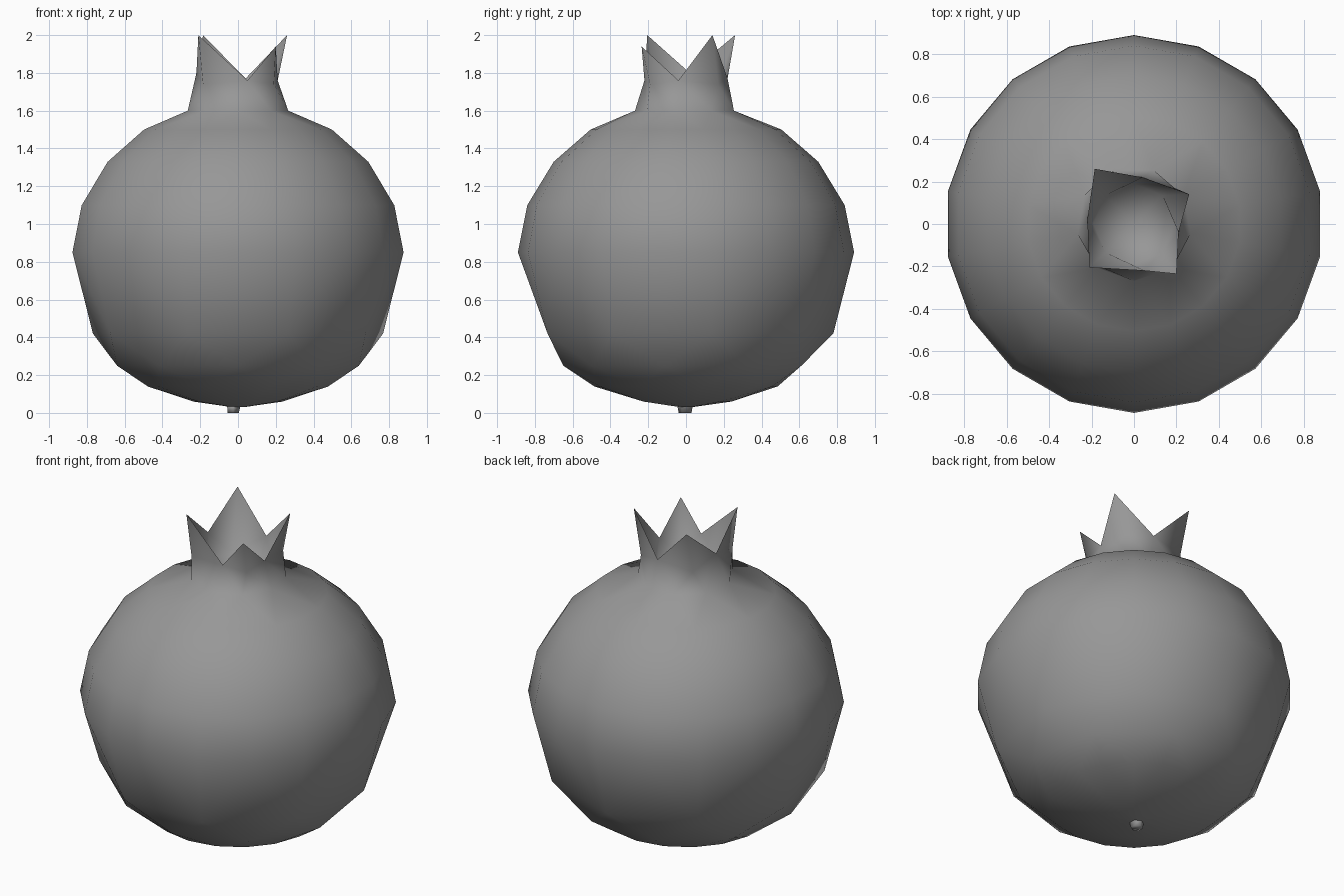
import bpy, bmesh
from math import sin, cos, atan2, radians, pi

if "Cube" in bpy.data.objects:
    bpy.data.objects.remove(bpy.data.objects["Cube"])

grey = bpy.data.materials.new("dark_grey")
grey.diffuse_color = (0.31, 0.31, 0.31, 1)
grey.use_nodes = True
grey.node_tree.nodes["Principled BSDF"].inputs["Base Color"].default_value = grey.diffuse_color


def finish(bm, name, angle):
    bmesh.ops.recalc_face_normals(bm, faces=bm.faces)
    mesh = bpy.data.meshes.new(name)
    bm.to_mesh(mesh)
    bm.free()
    mesh.materials.append(grey)
    ob = bpy.data.objects.new(name, mesh)
    bpy.context.collection.objects.link(ob)
    bpy.ops.object.select_all(action='DESELECT')
    ob.select_set(True)
    bpy.context.view_layer.objects.active = ob
    bpy.ops.object.shade_smooth_by_angle(angle=radians(angle))


def ring(bm, r, z, n, start=90, cx=0, cy=0):
    a0 = radians(start)
    return [bm.verts.new((cx + r * cos(a0 + 2 * pi * i / n),
                          cy + r * sin(a0 + 2 * pi * i / n), z)) for i in range(n)]


def skin(bm, a, b):
    """Join two rings of any vertex counts with triangles, walking by angle."""
    def ordered(loop):
        pts = sorted((atan2(v.co.y, v.co.x), i) for i, v in enumerate(loop))
        return [(t, loop[i]) for t, i in pts] + [(pts[0][0] + 2 * pi, loop[pts[0][1]])]
    a, b = ordered(a), ordered(b)
    i = j = 0
    while i < len(a) - 1 or j < len(b) - 1:
        step_a = j == len(b) - 1 or (
            i < len(a) - 1 and a[i][0] + a[i + 1][0] <= b[j][0] + b[j + 1][0])
        if step_a:
            bm.faces.new((a[i][1], a[i + 1][1], b[j][1]))
            i += 1
        else:
            bm.faces.new((a[i][1], b[j + 1][1], b[j][1]))
            j += 1


# Round fruit body: radius, height, sides, angle of first corner
profile = [(0.03, 0.03, 9, 90), (0.24, 0.06, 9, 90), (0.485, 0.14, 18, 90),
           (0.65, 0.25, 9, -90), (0.78, 0.42, 9, 90), (0.89, 0.85, 18, 90),
           (0.84, 1.10, 18, 90), (0.70, 1.33, 18, 90), (0.505, 1.50, 18, 90),
           (0.27, 1.60, 9, -90)]
bm = bmesh.new()
rings = [ring(bm, *p) for p in profile]
for a, b in zip(rings, rings[1:]):
    skin(bm, a, b)
bm.faces.new(rings[0])

# Crown: neck growing out of the body, four pointed sepals and a hollow inside
tips = [(0.26, 0.14, 2.0), (-0.185, 0.26, 2.0), (-0.21, -0.205, 2.0), (0.20, -0.235, 1.94)]
valleys = [(0.21, -0.04, 1.76), (0.04, 0.22, 1.77), (-0.22, 0.02, 1.80), (0.05, -0.22, 1.76)]
corners = [(0.19, 0.17, 1.74), (-0.18, 0.19, 1.74), (-0.185, -0.19, 1.74), (0.19, -0.19, 1.74)]
tip = [bm.verts.new(p) for p in tips]
neck = [bm.verts.new(p) for pair in zip(valleys, corners) for p in pair]
floor = ring(bm, 0.19, 1.65, 8, start=0)
skin(bm, rings[-1], neck)
for i, t in enumerate(tip):
    v, c, w = neck[2 * i], neck[2 * i + 1], neck[(2 * i + 2) % 8]
    f, g, h = floor[2 * i], floor[2 * i + 1], floor[(2 * i + 2) % 8]
    for face in ((v, c, t), (c, w, t), (v, t, g), (t, w, g), (v, g, f), (w, h, g)):
        bm.faces.new(face)
pit = bm.verts.new((0, 0, 1.60))
for i in range(8):
    bm.faces.new((floor[i], floor[(i + 1) % 8], pit))
finish(bm, "fruit_with_crown", 100)

# Stem stub under the fruit
bm = bmesh.new()
low = ring(bm, 0.034, 0.0, 6, cx=-0.025, cy=-0.005)
high = ring(bm, 0.042, 0.045, 6, cx=-0.022, cy=-0.005)
for i in range(6):
    k = (i + 1) % 6
    bm.faces.new((low[i], low[k], high[k], high[i]))
bm.faces.new(low)
bm.faces.new(high)
finish(bm, "stem_stub", 100)
